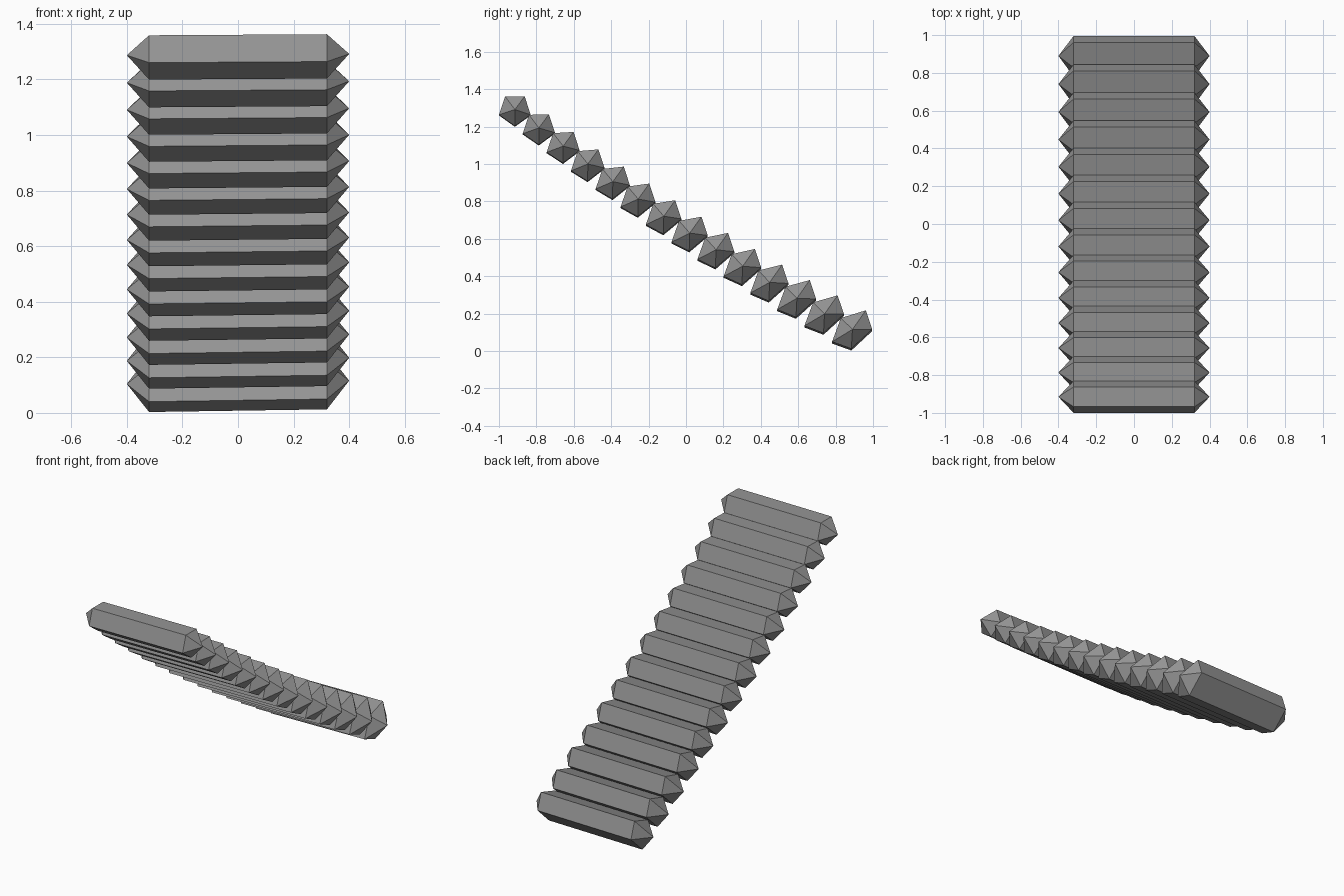
import bpy
import bmesh
from math import sin, cos, tau
from mathutils import Vector

cube = bpy.data.objects.get("Cube")
if cube:
    bpy.data.objects.remove(cube, do_unlink=True)

grey = bpy.data.materials.new("plain_grey")
grey.use_nodes = True
grey.diffuse_color = (0.3, 0.3, 0.3, 1)
grey.node_tree.nodes["Principled BSDF"].inputs["Base Color"].default_value = (0.3, 0.3, 0.3, 1)

COUNT = 14
SIDES = 5
BODY, TIP = 0.32, 0.40     # half lengths of the prism and of the pointed ends


def mix(a, b, t):
    return a + (b - a) * t


def add_bar(index):
    t = index / (COUNT - 1)
    # Centre follows a gently flattening slope from front top to back bottom
    cy = -0.915 + 1.657 * t + 0.148 * t * t
    cz = 1.289 - 1.29 * t + 0.111 * t * t
    # The section skews and the bar tilts more towards the bottom
    across = Vector((0, mix(0.089, 0.113, t), mix(0, 0.035, t)))
    up = Vector((0, mix(0, 0.006, t), mix(0.088, 0.102, t)))
    tilt = mix(0.006, 0.015, t)

    def axis(x):
        return Vector((x, cy, cz + tilt * x))

    bm = bmesh.new()
    rings = []
    for x in (-BODY, BODY):
        angles = [tau * k / SIDES for k in range(SIDES)]
        rings.append([bm.verts.new(axis(x) + across * sin(a) - up * cos(a)) for a in angles])
    left, right = rings
    tips = [bm.verts.new(axis(x)) for x in (-TIP, TIP)]
    for k in range(SIDES):
        n = (k + 1) % SIDES
        bm.faces.new((left[k], right[k], right[n], left[n]))
        bm.faces.new((tips[0], left[k], left[n]))
        bm.faces.new((tips[1], right[n], right[k]))
    bmesh.ops.recalc_face_normals(bm, faces=bm.faces)

    name = f"pointed_bar_{index + 1}"
    mesh = bpy.data.meshes.new(name)
    bm.to_mesh(mesh)
    bm.free()
    mesh.materials.append(grey)
    bpy.context.collection.objects.link(bpy.data.objects.new(name, mesh))


for i in range(COUNT):
    add_bar(i)
